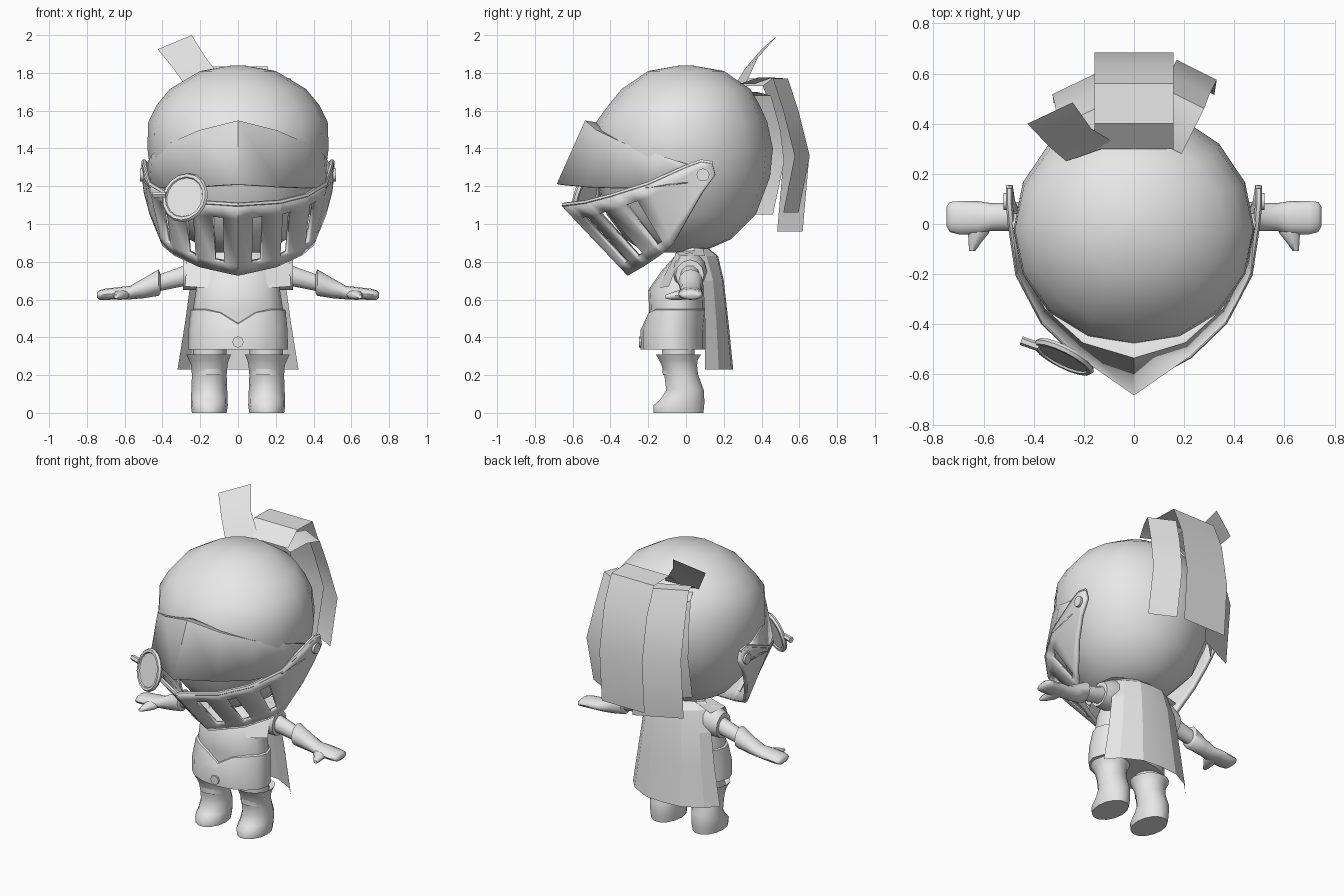
import bpy, bmesh, math
from mathutils import Vector

if "Cube" in bpy.data.objects:
    bpy.data.objects.remove(bpy.data.objects["Cube"])

GREY = bpy.data.materials.new("light_grey")
GREY.diffuse_color = (0.8, 0.8, 0.8, 1)
GREY.use_nodes = True
GREY.node_tree.nodes["Principled BSDF"].inputs["Base Color"].default_value = GREY.diffuse_color


def finish(ob, angle=40):
    if not ob.data.materials:
        ob.data.materials.append(GREY)
    bpy.ops.object.select_all(action='DESELECT')
    ob.select_set(True)
    bpy.context.view_layer.objects.active = ob
    bpy.ops.object.shade_smooth_by_angle(angle=math.radians(angle))
    return ob


def mesh(name, verts, faces, angle=40):
    me = bpy.data.meshes.new(name)
    me.from_pydata([tuple(v) for v in verts], [], faces)
    bm = bmesh.new()
    bm.from_mesh(me)
    bmesh.ops.recalc_face_normals(bm, faces=bm.faces)
    bm.to_mesh(me)
    bm.free()
    ob = bpy.data.objects.new(name, me)
    bpy.context.collection.objects.link(ob)
    return finish(ob, angle)


def loft(name, rings, n=16, axis='z', caps=(True, True), s=1, shift=None, angle=40):
    """rings: (position on axis, centre a, centre b, radius a, radius b)"""
    vs, fs = [], []
    for k, (p, a, b, ra, rb) in enumerate(rings):
        for i in range(n):
            t = 2 * math.pi * i / n
            u, w = a + ra * math.cos(t), b + rb * math.sin(t)
            v = {'z': (u, w, p), 'x': (p, u, w), 'y': (u, p, w)}[axis]
            v = Vector((v[0] * s, v[1], v[2]))
            if shift:
                v = shift(k, v)
            vs.append(v)
    for k in range(len(rings) - 1):
        for i in range(n):
            j = (i + 1) % n
            fs.append((k * n + i, k * n + j, (k + 1) * n + j, (k + 1) * n + i))
    if caps[0]:
        fs.append(tuple(range(n)))
    if caps[1]:
        fs.append(tuple(range((len(rings) - 1) * n, len(rings) * n)))
    return mesh(name, vs, fs, angle)


def grid(name, rows, skip=(), thick=0, angle=40):
    """Sheet through rows of points; skip holds (row, column) openings."""
    c = len(rows[0])
    vs = [v for r in rows for v in r]
    fs = [(k * c + i, k * c + i + 1, (k + 1) * c + i + 1, (k + 1) * c + i)
          for k in range(len(rows) - 1) for i in range(c - 1) if (k, i) not in skip]
    ob = mesh(name, vs, fs, angle)
    if thick:
        m = ob.modifiers.new("thickness", 'SOLIDIFY')
        m.thickness, m.offset = thick, 0
    return ob


def mirrored(half):
    return [Vector((-x, y, z)) for x, y, z in reversed(half[1:])] + [Vector(p) for p in half]


def at(line, u):
    i = min(int(u), len(line) - 2)
    return Vector(line[i]).lerp(Vector(line[i + 1]), u - i)


def bead(name, pts, r):
    cu = bpy.data.curves.new(name, 'CURVE')
    cu.dimensions, cu.bevel_depth, cu.bevel_resolution = '3D', r, 1
    cu.use_fill_caps = True
    sp = cu.splines.new('POLY')
    sp.points.add(len(pts) - 1)
    for p, q in zip(sp.points, pts):
        p.co = (*q, 1)
    ob = bpy.data.objects.new(name, cu)
    bpy.context.collection.objects.link(ob)
    bpy.ops.object.select_all(action='DESELECT')
    ob.select_set(True)
    bpy.context.view_layer.objects.active = ob
    bpy.ops.object.convert(target='MESH')
    return finish(bpy.context.object)


def disc(name, loc, normal, r, depth, n=12):
    bpy.ops.mesh.primitive_cylinder_add(vertices=n, radius=r, depth=depth, location=loc)
    ob = bpy.context.object
    ob.name = name
    ob.rotation_euler = Vector(normal).to_track_quat('Z', 'Y').to_euler()
    return finish(ob)


# helmet dome: height, half width, front, back
dome = [(0.85, .12, -.22, .08), (0.92, .26, -.32, .24), (1.05, .38, -.42, .37), (1.25, .46, -.475, .445),
        (1.4, .48, -.495, .46), (1.54, .475, -.475, .43), (1.63, .43, -.41, .39), (1.715, .36, -.34, .34),
        (1.81, .2, -.2, .2), (1.838, .04, -.04, .04)]
loft("helmet_dome", [(z, 0, (f + b) / 2, w, (b - f) / 2) for z, w, f, b in dome], angle=60)

# brow plate of the visor, with a lip turned in to the dome
brow_in = [(0, -.45, 1.525), (.18, -.41, 1.475), (.31, -.29, 1.41), (.42, -.13, 1.35), (.46, .04, 1.29)]
brow_top = [(0, -.53, 1.54), (.2, -.47, 1.49), (.35, -.335, 1.425), (.45, -.15, 1.36), (.487, .04, 1.30)]
brow_low = [(0, -.675, 1.21), (.22, -.52, 1.195), (.36, -.385, 1.19), (.46, -.2, 1.19), (.487, .04, 1.22)]
grid("visor_brow", [mirrored(brow_in), mirrored(brow_top), mirrored(brow_low)], thick=.018, angle=45)

# slotted lower visor
low_top = [(0, -.645, 1.10), (.22, -.525, 1.115), (.36, -.39, 1.15), (.46, -.2, 1.21),
           (.49, 0, 1.30), (.497, .08, 1.33), (.497, .14, 1.32)]
low_bot = [(0, -.30, .735), (.2, -.22, .78), (.33, -.13, .84), (.39, -.07, .89),
           (.455, .02, 1.05), (.487, .09, 1.17), (.497, .155, 1.26)]
cols = [0, .34, .6, 1, 1.1, 1.42, 2, 2.18, 2.55, 3, 4, 5, 6]
slots = {1, 4, 7}
rows = []
for v in (0, .18, .86, 1):
    rows.append(mirrored([at(low_top, u).lerp(at(low_bot, u), v) for u in cols]))
m = len(cols) - 1
skip = {(1, m + i) for i in slots} | {(1, m - 1 - i) for i in slots}
grid("visor_grille", rows, skip, thick=.026, angle=45)
bead("visor_rim", mirrored(low_top), .014)
for s in (1, -1):
    disc("visor_pivot", (s * .505, .09, 1.26), (1, 0, 0), .034, .03)

# round lens clipped to the visor
n = Vector((-.43, -.85, .25)).normalized()
c = Vector((-.28, -.53, 1.14))
disc("lens", c, n, .108, .012, 16)
bpy.ops.mesh.primitive_torus_add(location=c, rotation=n.to_track_quat('Z', 'Y').to_euler(),
                                 major_radius=.118, minor_radius=.016, major_segments=16, minor_segments=6)
bpy.context.object.name = "lens_ring"
finish(bpy.context.object)
bead("lens_tab", [(-.38, -.49, 1.155), (-.45, -.465, 1.155)], .018)


# plume ribbons hanging behind the helmet
def ribbon(name, path, wide):
    w = Vector(wide) / 2
    grid(name, [[Vector(p) - w, Vector(p) + w] for p in path], angle=35)


ribbon("plume_centre", [(0, .30, 1.75), (0, .40, 1.835), (0, .56, 1.83), (0, .635, 1.65),
                        (0, .685, 1.36), (0, .66, 1.02)], (.315, 0, 0))
ribbon("plume_left", [(-.11, .34, 1.73), (-.13, .39, 1.77), (-.155, .46, 1.77), (-.17, .515, 1.62),
                      (-.185, .585, 1.36), (-.18, .55, .96)], (-.28, -.135, 0))
ribbon("plume_right", [(.11, .32, 1.74), (.16, .42, 1.775), (.20, .50, 1.77), (.22, .555, 1.6),
                       (.25, .615, 1.36), (.24, .555, 1.06)], (.16, -.08, 0))
ribbon("plume_inner", [(-.19, .32, 1.70), (-.23, .40, 1.68), (-.25, .45, 1.5),
                       (-.26, .47, 1.33), (-.25, .41, 1.05)], (-.10, -.10, 0))
# upright tuft
grid("plume_tuft", [[(-.27, .25, 1.72), (-.07, .32, 1.75)], [(-.34, .31, 1.82), (-.17, .38, 1.88)],
                    [(-.425, .40, 1.925), (-.245, .485, 2.0)]])

# torso: height, half width, front, back
body = [(.35, .23, -.2, .09), (.54, .24, -.195, .1), (.65, .222, -.2, .1), (.75, .21, -.13, .11),
        (.83, .17, -.06, .11), (.95, .10, -.02, .12)]
loft("torso", [(z, 0, (f + b) / 2, w, (b - f) / 2) for z, w, f, b in body])


# tunic skirt with a dipped front edge
def dip(k, v):
    if k >= 2 and v.y < -.1:
        v.z -= .075 * max(0, 1 - abs(v.x) / .12)
    return v


skirt = [(.335, 0, -.07, .265, .17), (.44, 0, -.07, .262, .17), (.545, 0, -.05, .252, .16), (.55, 0, -.05, .235, .15)]
loft("skirt", skirt, caps=(True, False), shift=dip)
disc("belt_buckle", (0, -.238, .375), (0, 1, 0), .03, .02, 8)

# cape
rows = []
for z, w, ye, yo in ((.87, .17, .04, .12), (.83, .215, .05, .17), (.70, .25, .09, .20),
                     (.48, .28, .1, .225), (.23, .32, .1, .25)):
    rows.append([(w * t, ye + (yo - ye) * (1 - abs(t) ** 3), z) for t in (-1, -.8, -.4, 0, .4, .8, 1)])
grid("cape", rows, angle=12)

for s in (1, -1):
    # cape collar flap over the shoulder
    grid("collar_flap", [[(s * .13, .09, .87), (s * .25, .1, .83)], [(s * .14, -.05, .85), (s * .27, -.03, .83)],
                         [(s * .15, -.15, .66), (s * .28, -.09, .67)]], angle=25)
    # sleeve, arm, cuffed glove and thumb: x, y, z, radius y, radius z
    loft("sleeve", [(.15, .02, .75, .09, .1), (.22, .02, .75, .09, .1), (.29, .02, .73, .075, .08)],
         12, 'x', s=s)
    loft("arm", [(.25, .02, .735, .055, .06), (.43, .025, .685, .045, .045)], 10, 'x', s=s)
    loft("glove", [(.41, .025, .685, .05, .05), (.42, .025, .69, .066, .07), (.50, .028, .66, .056, .053),
                   (.57, .028, .637, .055, .036), (.62, .025, .634, .066, .033), (.70, .025, .628, .066, .03),
                   (.735, .028, .624, .06, .025), (.747, .03, .623, .04, .012)], 12, 'x', s=s, angle=50)
    loft("thumb", [(.02, .615, .63, .05, .028), (-.035, .62, .624, .042, .026),
                   (-.075, .635, .618, .025, .02), (-.108, .645, .615, .012, .01)], 8, 'y', s=s, angle=60)
    # thigh and boot: z, x, y, radius x, radius y
    loft("thigh", [(.20, .15, -.04, .085, .085), (.40, .15, -.04, .09, .09)], 14, s=s)
    loft("boot", [(0, .152, -.04, .092, .135), (.04, .152, -.038, .098, .138), (.07, .152, -.02, .097, .12),
                  (.12, .152, -.005, .095, .102), (.2, .152, -.025, .092, .092), (.25, .152, -.035, .096, .096),
                  (.28, .154, -.04, .105, .105), (.308, .155, -.04, .118, .122), (.285, .154, -.04, .09, .09)],
         14, s=s, caps=(True, False), angle=60)
